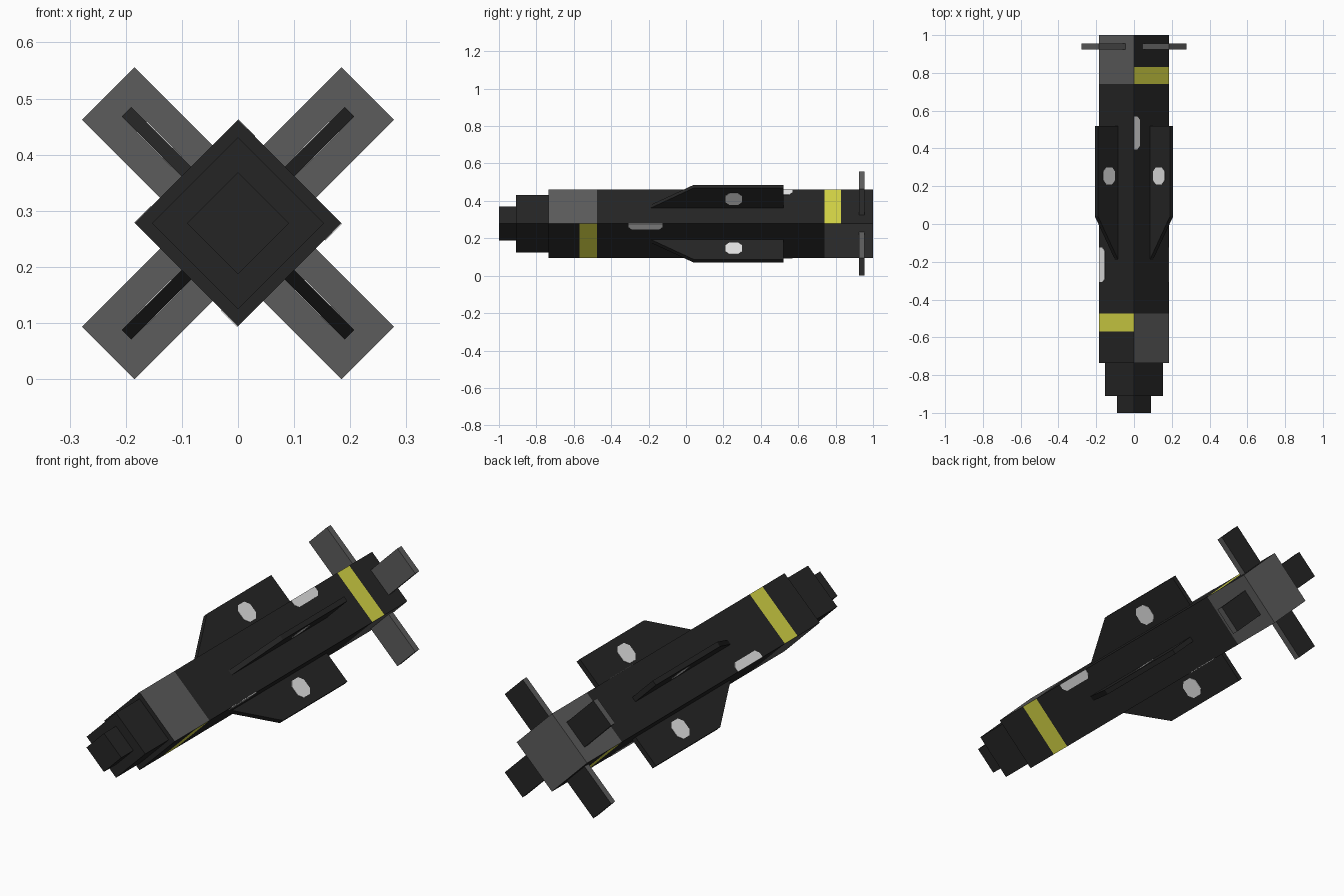
import bpy, bmesh, math
from mathutils import Vector

if "Cube" in bpy.data.objects:
    bpy.data.objects.remove(bpy.data.objects["Cube"])

CZ = 0.278            # height of the long axis
HALF = 0.184 / math.sqrt(2)   # half width of the square body


def material(name, rgb):
    m = bpy.data.materials.new(name)
    lin = [((c / 255 + 0.055) / 1.055) ** 2.4 for c in rgb]
    m.diffuse_color = (*lin, 1)
    m.use_nodes = True
    m.node_tree.nodes["Principled BSDF"].inputs["Base Color"].default_value = m.diffuse_color
    return m


DARK = material("charcoal", (37, 37, 37))
GREY = material("mid grey", (92, 92, 92))
YELLOW = material("band yellow", (212, 212, 69))
WHITE = material("marking white", (228, 228, 228))


def place(a, u, y, d):
    """Body-side frame: u across the side, y along the axis, d outwards."""
    c, s = math.cos(a), math.sin(a)
    return Vector((c * d - s * u, y, CZ + s * d + c * u))


def prism(name, pts, axis, lo, hi, a, mats):
    """Extrude a 2D profile along u, y or d of one body side."""
    def co(p, q, w):
        return {"u": (w, p, q), "y": (p, w, q), "d": (p, q, w)}[axis]
    bm = bmesh.new()
    rings = [[bm.verts.new(place(a, *co(p, q, w))) for p, q in pts] for w in (lo, hi)]
    n = len(pts)
    bm.faces.new(rings[0])
    bm.faces.new(rings[1])
    for i in range(n):
        j = (i + 1) % n
        bm.faces.new((rings[0][i], rings[0][j], rings[1][j], rings[1][i]))
    return finish(name, bm, mats)


def finish(name, bm, mats):
    bmesh.ops.recalc_face_normals(bm, faces=bm.faces)
    me = bpy.data.meshes.new(name)
    bm.to_mesh(me)
    bm.free()
    ob = bpy.data.objects.new(name, me)
    bpy.context.collection.objects.link(ob)
    for m in mats:
        me.materials.append(m)
    return ob


def square(h):
    return [(-h, -h), (h, -h), (h, h), (-h, h)]


def octagon(x0, x1, y0, y1, c):
    return [(x0 + c, y0), (x1 - c, y0), (x1, y0 + c), (x1, y1 - c),
            (x1 - c, y1), (x0 + c, y1), (x0, y1 - c), (x0, y0 + c)]


# main body: square tube cut at the colour band stations
stations = [-0.735, -0.57, -0.475, 0.74, 0.83, 1.0]
bm = bmesh.new()
rings = [[bm.verts.new(place(math.pi / 4, u, y, d)) for u, d in square(HALF)]
         for y in stations]
bm.faces.new(rings[0])
bm.faces.new(rings[-1])
for r, s in zip(rings, rings[1:]):
    for i in range(4):
        j = (i + 1) % 4
        bm.faces.new((r[i], r[j], s[j], s[i]))
body = finish("body", bm, [DARK, GREY, YELLOW])
for p in body.data.polygons:
    y, n = p.center.y, p.normal
    if abs(n.y) > 0.5:
        p.material_index = 1 if y > 0 else 0
    elif n.x * n.z > 0:      # upper right and lower left sides
        p.material_index = 1 if y < -0.475 else 2 if 0.74 < y < 0.83 else 0
    else:                    # upper left and lower right sides
        p.material_index = 1 if y > 0.74 else 2 if -0.57 < y < -0.475 else 0

# stepped nose
prism("nose_collar", square(0.153 / math.sqrt(2)), "y", -0.91, -0.735, math.pi / 4, [DARK])
prism("nose_tip", square(0.091 / math.sqrt(2)), "y", -1.0, -0.91, math.pi / 4, [DARK])

wing = [(-0.19, 0.125), (-0.19, 0.13), (0.04, 0.281), (0.52, 0.281), (0.52, 0.125)]
for k in range(4):
    a = math.pi / 4 + k * math.pi / 2

    # swept wing with a white marking on each side
    prism(f"wing_{k}", wing, "u", -0.012, 0.012, a, [DARK])
    mark = octagon(0.21, 0.30, 0.155, 0.243, 0.022)
    for side in (-1, 1):
        prism(f"wing_marking_{k}", mark, "u", side * 0.010, side * 0.0135, a, [WHITE])

    # tail fin, dark on its rear face
    fin = prism(f"tail_fin_{k}", [(-0.066, 0.12), (0.066, 0.12), (0.066, 0.327), (-0.066, 0.327)],
                "y", 0.925, 0.955, a, [GREY, DARK])
    for p in fin.data.polygons:
        p.material_index = 1 if p.normal.y > 0.5 else 0

    # white marking along one body edge
    y0, y1 = (0.395, 0.57) if k % 2 == 0 else (-0.308, -0.125)
    u0, c = HALF - 0.042, 0.018
    edge_mark = [(HALF, y0), (HALF, y1), (u0 + c, y1), (u0, y1 - c), (u0, y0 + c), (u0 + c, y0)]
    prism(f"body_marking_{k}", edge_mark, "d", HALF - 0.002, HALF + 0.0015, a, [WHITE])
